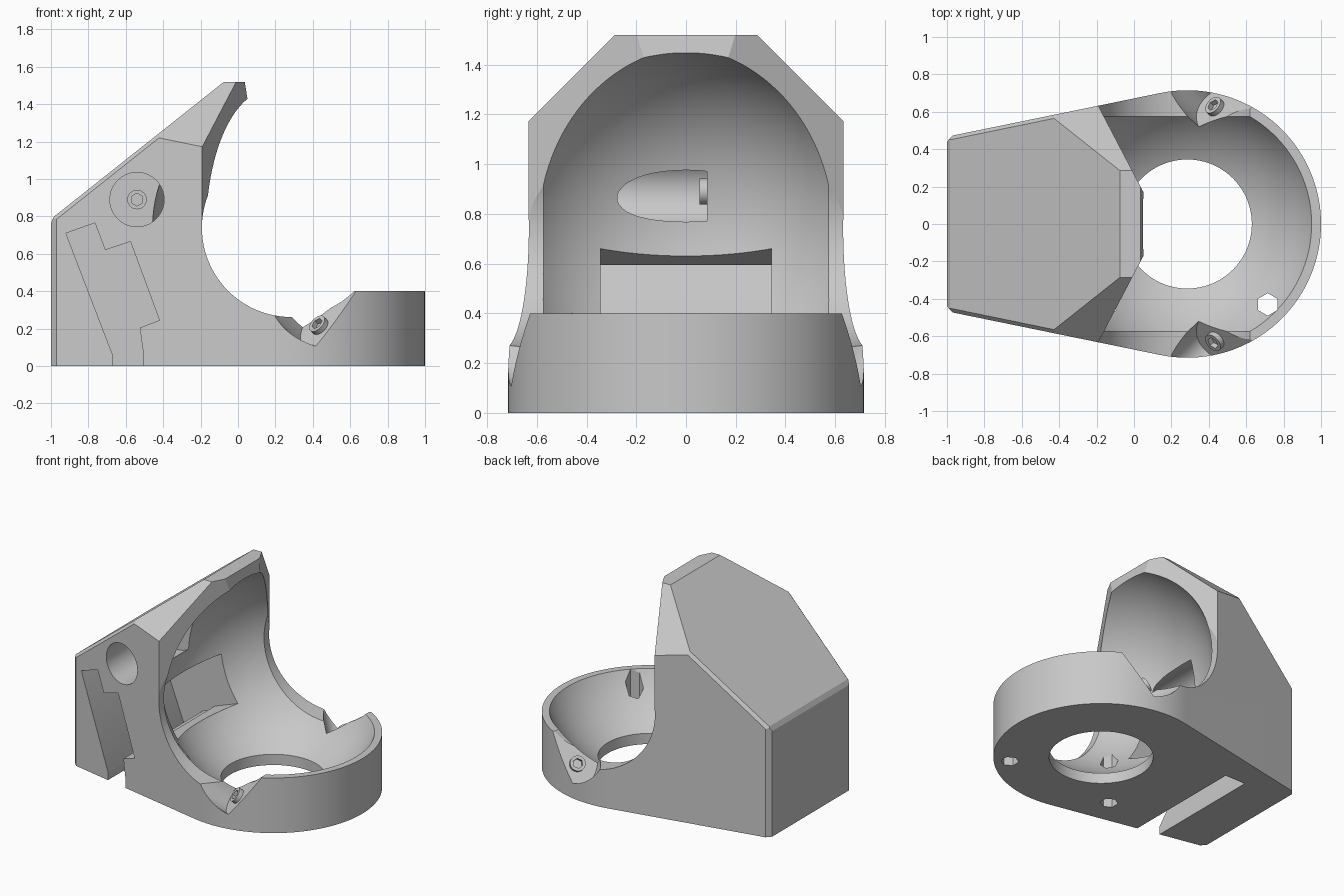
import bpy, bmesh, math
from mathutils import Vector, Matrix

cube = bpy.data.objects.get("Cube")
if cube:
    bpy.data.objects.remove(cube, do_unlink=True)

grey = bpy.data.materials.new("light_grey")
grey.use_nodes = True
grey.diffuse_color = (0.58, 0.58, 0.58, 1)
grey.node_tree.nodes["Principled BSDF"].inputs["Base Color"].default_value = (0.58, 0.58, 0.58, 1)


def make(name, bm):
    bmesh.ops.recalc_face_normals(bm, faces=bm.faces)
    mesh = bpy.data.meshes.new(name)
    bm.to_mesh(mesh)
    bm.free()
    mesh.materials.append(grey)
    ob = bpy.data.objects.new(name, mesh)
    bpy.context.collection.objects.link(ob)
    return ob


def prism_bm(points, axis, low, high):
    """Outline in plan (axis z) or in elevation (axis y), extruded."""
    bm = bmesh.new()
    place = (lambda a, b, h: (a, b, h)) if axis == "z" else (lambda a, b, h: (a, h, b))
    face = bm.faces.new([bm.verts.new(place(a, b, low)) for a, b in points])
    new = bmesh.ops.extrude_face_region(bm, geom=[face])["geom"]
    shift = Vector(place(0, 0, high - low))
    bmesh.ops.translate(bm, verts=[v for v in new if isinstance(v, bmesh.types.BMVert)], vec=shift)
    bmesh.ops.recalc_face_normals(bm, faces=bm.faces)
    return bm


def rod(name, start, direction, radius, length, sides=64):
    direction = Vector(direction).normalized()
    middle = Vector(start) + direction * length / 2
    turn = direction.to_track_quat("Z", "Y").to_matrix().to_4x4()
    bm = bmesh.new()
    bmesh.ops.create_cone(bm, cap_ends=True, segments=sides, radius1=radius, radius2=radius,
                          depth=length, matrix=Matrix.Translation(middle) @ turn)
    return make(name, bm)


def cut(target, cutter):
    mod = target.modifiers.new("cut", "BOOLEAN")
    mod.operation = "DIFFERENCE"
    mod.solver = "EXACT"
    mod.object = cutter
    bpy.context.view_layer.objects.active = target
    bpy.ops.object.modifier_apply(modifier=mod.name)
    bpy.data.objects.remove(cutter, do_unlink=True)


def smooth(ob):
    bpy.ops.object.select_all(action="DESELECT")
    ob.select_set(True)
    bpy.context.view_layer.objects.active = ob
    bpy.ops.object.shade_smooth_by_angle(angle=math.radians(22))


# Body: tapered plan with a round end
CX, CZ, R = 0.285, 0.74, 0.715
arc = [(CX + R * math.cos(a), R * math.sin(a))
       for a in (math.radians(-101.6 + 203.2 * i / 72) for i in range(73))]
plan = arc + [(-0.97, 0.473), (-1, 0.44), (-1, -0.44), (-0.97, -0.473)]
bm = prism_bm(plan, "z", 0, 1.52)

# Sloped roof, corner facets and narrow edge chamfers
planes = [((-0.97, 0, 0.81), (-0.69, 0, 0.87)), ((-1, 0, 0.765), (-0.9, 0, 0.43))]
for s in (1, -1):
    planes += [((0, s * 0.63, 1.175), (0, s, 1)),
               ((-0.97, s * 0.473, 0.785), (-0.82, s * 0.98, 0.78))]
for point, normal in planes:
    bmesh.ops.bisect_plane(bm, geom=bm.verts[:] + bm.edges[:] + bm.faces[:], dist=1e-5,
                           plane_co=point, plane_no=Vector(normal).normalized(), clear_outer=True)
    bmesh.ops.holes_fill(bm, edges=[e for e in bm.edges if e.is_boundary], sides=0)
body = make("body", bm)

# Open space above the ring, and the angled mouth of the hood
space = [(0.02, 1.62), (0.06, 1.37), (0.06, 0.74), (0.28, 0.4), (1.2, 0.4), (1.2, 1.62)]
cut(body, make("space_cutter", prism_bm(space, "y", -1, 1)))
mouth = [(-0.29, 0.821), (0.09, 0.095), (0.09, -0.095), (-0.29, -0.821), (1.2, -0.82), (1.2, 0.82)]
cut(body, make("mouth_cutter", prism_bm(mouth, "z", 0.74, 1.7)))

# Ball socket, side openings and floor hole
bm = bmesh.new()
bmesh.ops.create_uvsphere(bm, u_segments=96, v_segments=64, radius=0.747,
                          matrix=Matrix.Translation((CX, 0, CZ)))
cut(body, make("ball_cutter", bm))
cut(body, rod("side_cutter", (CX, -1, CZ), (0, 1, 0), 0.478, 2, 96))
cut(body, rod("floor_cutter", (CX, 0, -0.1), (0, 0, 1), 0.345, 0.5, 96))

# Stepped board slot and its window into the socket
slot = [(-0.92, 0.71), (-0.765, 0.765), (-0.71, 0.62), (-0.575, 0.665), (-0.42, 0.245),
        (-0.525, 0.205), (-0.505, 0.06), (-0.505, -0.1), (-0.67, -0.1), (-0.67, 0.06)]
cut(body, make("slot_cutter", prism_bm(slot, "y", -1, 0.345)))
window = [(-0.60, 0.577), (-0.22, 0.717), (-0.10, 0.387), (-0.48, 0.247)]
cut(body, make("window_cutter", prism_bm(window, "y", -0.343, 0.343)))

# Deep round bore in the front wall
cut(body, rod("bore_cutter", (-0.54, -1, 0.89), (0, 1, 0), 0.145, 1.085))

# Hexagonal floor holes
for x in (CX - 0.43, CX + 0.43):
    cut(body, rod("hex_cutter", (x, -0.43, -0.1), (0, 0, 1), 0.06, 0.55, 6))


def boss(name, seat, direction):
    direction = Vector(direction).normalized()
    seat = Vector(seat)
    ob = rod(name, seat - direction * 0.03, direction, 0.052, 0.06, 32)
    cut(ob, rod("socket_cutter", seat - direction * 0.01, direction, 0.034, 0.1, 6))
    smooth(ob)


# Angled side notches with a flat seat
for s, side in ((1, "back"), (-1, "front")):
    seat = Vector((0.44, s * 0.62, 0.21))
    out = Vector((-0.6, s * 0.55, 0.58)).normalized()
    along = Vector((0.18, -s * 0.06, 0.31))
    along = (along - along.dot(out) * out).normalized()
    across = out.cross(along)
    frame = Matrix((along * 0.24, across * 0.16, out)).transposed().to_4x4()
    bm = bmesh.new()
    bmesh.ops.create_cone(bm, cap_ends=True, segments=64, radius1=1, radius2=1, depth=0.8,
                          matrix=Matrix.Translation(seat + along * 0.1 + out * 0.4) @ frame)
    cut(body, make("notch_cutter", bm))
    boss(side + "_notch_boss", seat, out)

boss("bore_boss", (-0.54, 0.085, 0.89), (0, -1, 0))
smooth(body)
